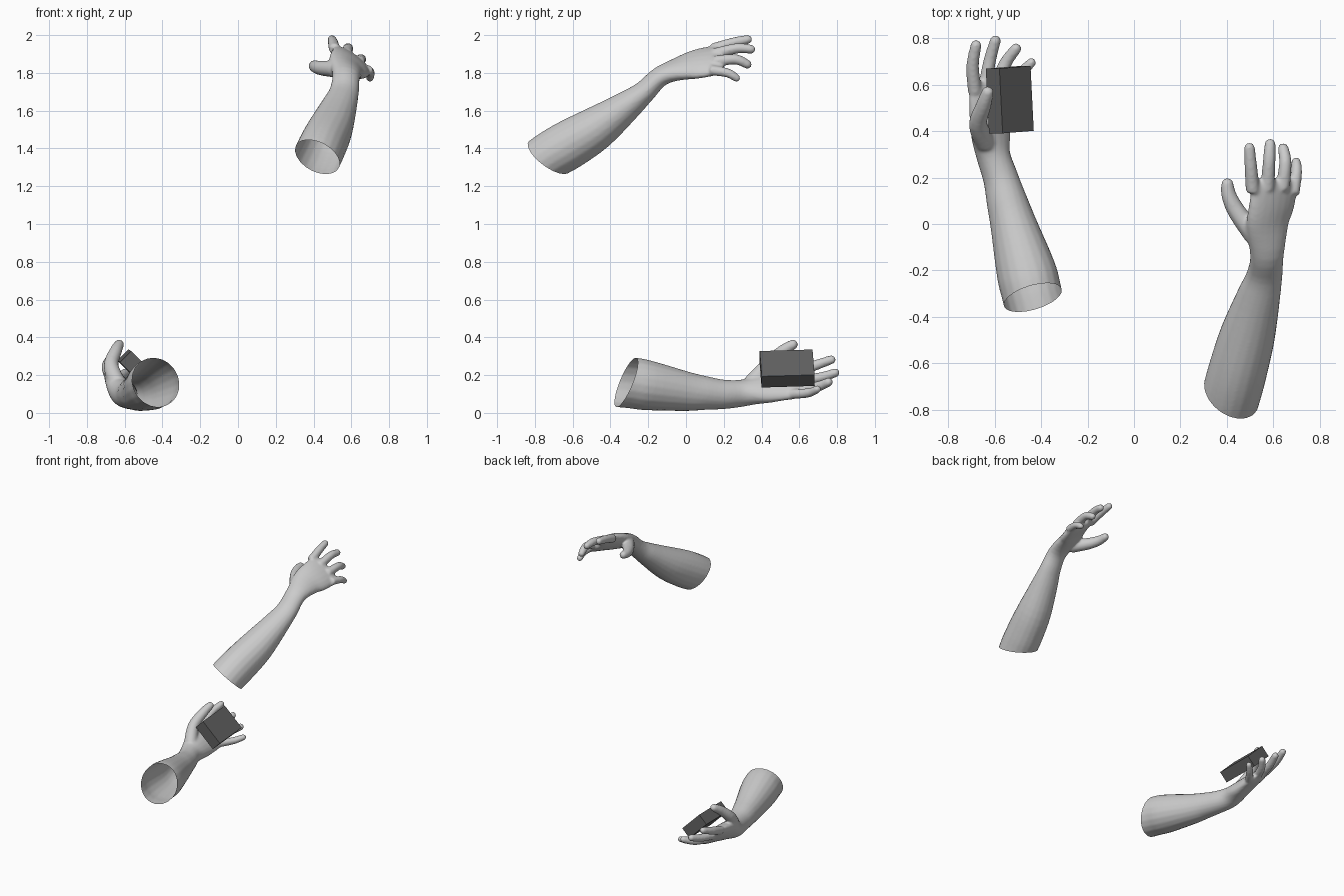
import bpy, bmesh, math
from mathutils import Vector, Matrix

if "Cube" in bpy.data.objects:
    bpy.data.objects.remove(bpy.data.objects["Cube"])


def material(name, rgb):
    m = bpy.data.materials.new(name)
    m.diffuse_color = (*rgb, 1)
    m.use_nodes = True
    m.node_tree.nodes["Principled BSDF"].inputs["Base Color"].default_value = m.diffuse_color
    return m


skin_grey = material("light grey", (0.6, 0.6, 0.6))
box_grey = material("dark grey", (0.12, 0.12, 0.12))


def catmull(points, steps):
    """Smooth curve through stations of any number of values."""
    out = []
    for i in range(len(points) - 1):
        p0, p1 = points[max(i - 1, 0)], points[i]
        p2, p3 = points[i + 1], points[min(i + 2, len(points) - 1)]
        for s in range(steps):
            t = s / steps
            out.append([0.5 * (2 * b + (c - a) * t + (2 * a - 5 * b + 4 * c - d) * t * t
                               + (3 * b - a - 3 * c + d) * t ** 3)
                        for a, b, c, d in zip(p0, p1, p2, p3)])
    return out + [list(points[-1])]


def tube(bm, stations, sides=20):
    """Closed loft of ellipses; station = x, y, z, half width, half thickness, roll."""
    st = catmull(stations, 4)
    rings = []
    for i, (x, y, z, hw, ht, roll) in enumerate(st):
        tangent = (Vector(st[min(i + 1, len(st) - 1)][:3])
                   - Vector(st[max(i - 1, 0)][:3])).normalized()
        r = math.radians(roll)
        side = Vector((math.cos(r), 0, -math.sin(r)))
        side = (side - tangent * side.dot(tangent)).normalized()
        up = side.cross(tangent)
        ring = []
        for k in range(sides):
            a = 2 * math.pi * k / sides
            ring.append(bm.verts.new(Vector((x, y, z)) + side * hw * math.cos(a)
                                     + up * ht * math.sin(a)))
        rings.append(ring)
    for a, b in zip(rings, rings[1:]):
        for k in range(sides):
            n = (k + 1) % sides
            bm.faces.new((a[k], a[n], b[n], b[k]))
    bm.faces.new(rings[0][::-1])
    bm.faces.new(rings[-1])


def digit(bm, points, r0, r1):
    """Tapered finger with a round tip."""
    n = len(points) - 1
    tube(bm, [(*p, *[r0 + (r1 - r0) * i / n] * 2, 0) for i, p in enumerate(points)], 14)
    bmesh.ops.create_icosphere(bm, subdivisions=2, radius=r1,
                               matrix=Matrix.Translation(points[-1]))


def arm(name, stations, thumb, fingers, cut_co, cut_no):
    bm = bmesh.new()
    tube(bm, stations)
    digit(bm, thumb, 0.046, 0.027)
    for i, f in enumerate(fingers):
        thin = 0.003 if i == 3 else 0
        digit(bm, f, 0.031 - thin, 0.024 - thin)
    bmesh.ops.recalc_face_normals(bm, faces=bm.faces)
    mesh = bpy.data.meshes.new(name)
    bm.to_mesh(mesh)
    bm.free()
    ob = bpy.data.objects.new(name, mesh)
    bpy.context.collection.objects.link(ob)
    # fuse the parts into one soft skin
    rm = ob.modifiers.new("fuse", 'REMESH')
    rm.mode = 'VOXEL'
    rm.voxel_size = 0.008
    sm = ob.modifiers.new("soften", 'SMOOTH')
    sm.factor, sm.iterations = 0.5, 5
    dg = bpy.context.evaluated_depsgraph_get()
    fused = bpy.data.meshes.new_from_object(ob.evaluated_get(dg))
    ob.modifiers.clear()
    ob.data = fused
    # open the elbow end with a slanted cut
    bm = bmesh.new()
    bm.from_mesh(fused)
    bmesh.ops.bisect_plane(bm, geom=bm.verts[:] + bm.edges[:] + bm.faces[:],
                           plane_co=cut_co, plane_no=cut_no, clear_outer=True)
    for f in bm.faces:
        f.smooth = True
        f.material_index = 0
    bm.to_mesh(fused)
    bm.free()
    fused.materials.clear()
    fused.materials.append(skin_grey)
    return ob


# lower arm, palm up
arm("lower_arm",
    [(-0.40, -0.46, 0.17, 0.130, 0.132, 0),
     (-0.44, -0.30, 0.16, 0.130, 0.135, 0),
     (-0.465, -0.20, 0.145, 0.129, 0.132, 0),
     (-0.52, 0.00, 0.114, 0.100, 0.105, 0),
     (-0.548, 0.10, 0.105, 0.088, 0.090, 5),
     (-0.575, 0.20, 0.098, 0.076, 0.078, 12),
     (-0.607, 0.30, 0.105, 0.075, 0.070, 30),
     (-0.617, 0.40, 0.128, 0.102, 0.058, 41),
     (-0.620, 0.50, 0.145, 0.112, 0.047, 41),
     (-0.620, 0.58, 0.155, 0.112, 0.038, 41),
     (-0.620, 0.62, 0.160, 0.090, 0.022, 41)],
    [(-0.64, 0.35, 0.16), (-0.672, 0.43, 0.25), (-0.648, 0.51, 0.325), (-0.63, 0.567, 0.362)],
    [[(-0.685, 0.57, 0.21), (-0.695, 0.68, 0.25), (-0.68, 0.77, 0.282)],
     [(-0.643, 0.58, 0.17), (-0.622, 0.70, 0.185), (-0.597, 0.79, 0.212)],
     [(-0.60, 0.58, 0.13), (-0.555, 0.69, 0.138), (-0.508, 0.755, 0.163)],
     [(-0.56, 0.55, 0.10), (-0.49, 0.645, 0.105), (-0.442, 0.695, 0.125)]],
    (-0.435, -0.315, 0.165), (0.26, -0.89, 0.37))

# upper arm, palm down
arm("upper_arm",
    [(0.38, -0.86, 1.26, 0.125, 0.125, 0),
     (0.42, -0.73, 1.355, 0.128, 0.128, 0),
     (0.45, -0.62, 1.42, 0.127, 0.130, 0),
     (0.49, -0.475, 1.507, 0.119, 0.116, 0),
     (0.537, -0.31, 1.627, 0.094, 0.080, 0),
     (0.562, -0.22, 1.70, 0.078, 0.060, 5),
     (0.573, -0.13, 1.785, 0.074, 0.052, 15),
     (0.575, 0.00, 1.833, 0.103, 0.050, 33),
     (0.593, 0.08, 1.852, 0.118, 0.045, 37),
     (0.605, 0.16, 1.865, 0.118, 0.036, 37),
     (0.608, 0.195, 1.87, 0.095, 0.022, 37)],
    [(0.52, -0.05, 1.82), (0.445, 0.05, 1.825), (0.41, 0.12, 1.833), (0.402, 0.172, 1.84)],
    [[(0.512, 0.14, 1.925), (0.503, 0.25, 1.96), (0.497, 0.328, 1.977)],
     [(0.575, 0.15, 1.90), (0.582, 0.27, 1.93), (0.586, 0.345, 1.925)],
     [(0.64, 0.15, 1.86), (0.652, 0.26, 1.872), (0.643, 0.325, 1.845)],
     [(0.685, 0.13, 1.815), (0.70, 0.22, 1.80), (0.698, 0.268, 1.772)]],
    (0.415, -0.73, 1.36), (-0.40, -0.57, -0.72))

# box resting in the lower palm
bpy.ops.mesh.primitive_cube_add(size=1)
box = bpy.context.object
box.name = "held_box"
long_axis = Vector((-0.05, 1, 0.03)).normalized()
wide_axis = Vector((0.7, 0, -0.7))
wide_axis = (wide_axis - long_axis * wide_axis.dot(long_axis)).normalized()
thick_axis = wide_axis.cross(long_axis)
rot = Matrix((wide_axis, long_axis, thick_axis)).transposed().to_4x4()
box.matrix_world = (Matrix.Translation((-0.535, 0.535, 0.235)) @ rot
                    @ Matrix.Diagonal((0.19, 0.28, 0.083, 1)))
box.data.materials.append(box_grey)
